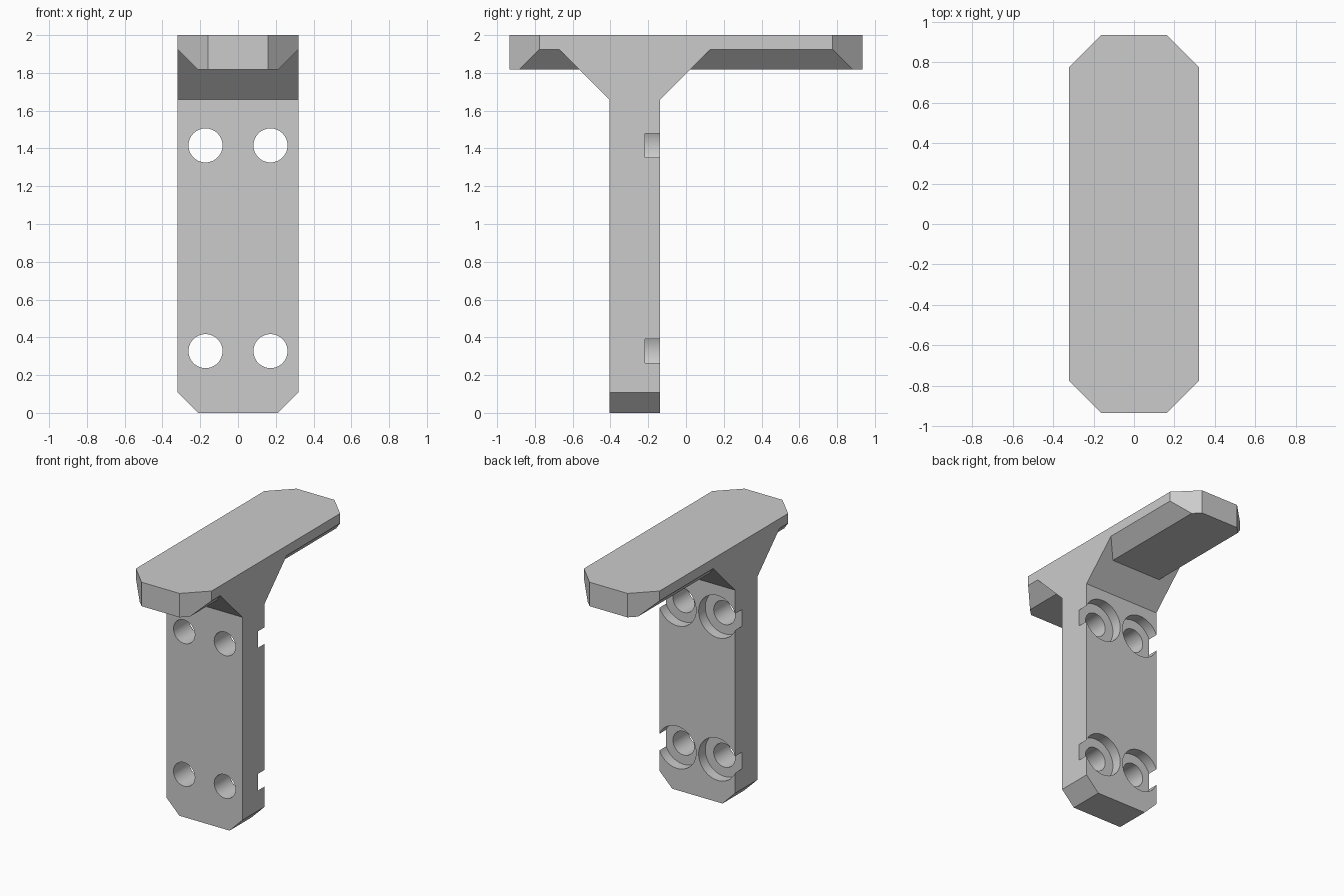
import bpy, bmesh, math
from mathutils import Vector, Matrix

cube = bpy.data.objects.get("Cube")
if cube:
    bpy.data.objects.remove(cube)

grey = bpy.data.materials.new("plain_grey")
grey.use_nodes = True
grey.diffuse_color = (0.6, 0.6, 0.6, 1)
grey.node_tree.nodes["Principled BSDF"].inputs["Base Color"].default_value = (0.6, 0.6, 0.6, 1)

W, L, TOP, PLATE_Z = 0.32, 0.935, 2.0, 1.817   # half width, half length, plate heights
FRONT, BACK = -0.404, -0.137                   # faces of the upright
CORNER, EDGE, FLARE = 0.16, 0.108, 0.268       # chamfer sizes
FLARE_Z = 1.658


def to_object(name, bm):
    bmesh.ops.recalc_face_normals(bm, faces=bm.faces)
    mesh = bpy.data.meshes.new(name)
    bm.to_mesh(mesh)
    bm.free()
    mesh.materials.append(grey)
    ob = bpy.data.objects.new(name, mesh)
    bpy.context.collection.objects.link(ob)
    return ob


def prism(name, points, axis, low, high):
    """Extrude a closed profile along one axis."""
    bm = bmesh.new()
    verts = []
    for p in points:
        co = list(p)
        co.insert(axis, low)
        verts.append(bm.verts.new(co))
    face = bm.faces.new(verts)
    ext = bmesh.ops.extrude_face_region(bm, geom=[face])["geom"]
    move = Vector()
    move[axis] = high - low
    bmesh.ops.translate(bm, vec=move, verts=[v for v in ext if isinstance(v, bmesh.types.BMVert)])
    return to_object(name, bm)


def drill(x, z, radius, y_low, y_high):
    bm = bmesh.new()
    bmesh.ops.create_cone(bm, cap_ends=True, segments=64, radius1=radius, radius2=radius,
                          depth=y_high - y_low,
                          matrix=Matrix.Translation((x, (y_low + y_high) / 2, z))
                          @ Matrix.Rotation(math.pi / 2, 4, 'X'))
    return to_object("drill", bm)


def combine(ob, other, operation):
    """Apply a boolean and discard the helper object."""
    bpy.context.view_layer.objects.active = ob
    mod = ob.modifiers.new("boolean", 'BOOLEAN')
    mod.operation, mod.solver, mod.object = operation, 'EXACT', other
    bpy.ops.object.modifier_apply(modifier=mod.name)
    bpy.data.objects.remove(other)


# Top plate: octagonal outline with chamfered lower long edges
c = W - CORNER
d = L - CORNER
plate = prism("top_plate", [(c, -L), (W, -d), (W, d), (c, L), (-c, L), (-W, d), (-W, -d), (-c, -L)],
              2, PLATE_Z, TOP)
e = W - EDGE
section = prism("plate_section", [(-e, PLATE_Z), (e, PLATE_Z), (W, PLATE_Z + EDGE), (W, TOP),
                                  (-W, TOP), (-W, PLATE_Z + EDGE)], 1, -1, 1)
combine(plate, section, 'INTERSECT')

# Upright: flared at the top, with chamfered bottom corners
flare_top = FLARE_Z + FLARE
bracket = prism("bracket", [(FRONT, 0), (BACK, 0), (BACK, FLARE_Z), (BACK + FLARE, flare_top),
                            (BACK + FLARE, 1.96), (FRONT - FLARE, 1.96),
                            (FRONT - FLARE, flare_top), (FRONT, FLARE_Z)], 0, -W, W)
outline = prism("upright_outline", [(-e, 0), (e, 0), (W, EDGE), (W, TOP), (-W, TOP), (-W, EDGE)],
                1, -1, 1)
combine(bracket, outline, 'INTERSECT')
combine(bracket, plate, 'UNION')

# Four counterbored screw holes
for x in (-0.172, 0.172):
    for z in (0.327, 1.416):
        combine(bracket, drill(x, z, 0.09, FRONT - 0.1, BACK + 0.1), 'DIFFERENCE')
        combine(bracket, drill(x, z, 0.161, BACK - 0.08, BACK + 0.1), 'DIFFERENCE')

# Smooth hole walls, crisp edges
bpy.ops.object.select_all(action='DESELECT')
bracket.select_set(True)
bpy.context.view_layer.objects.active = bracket
bpy.ops.object.shade_smooth_by_angle(angle=math.radians(30))
